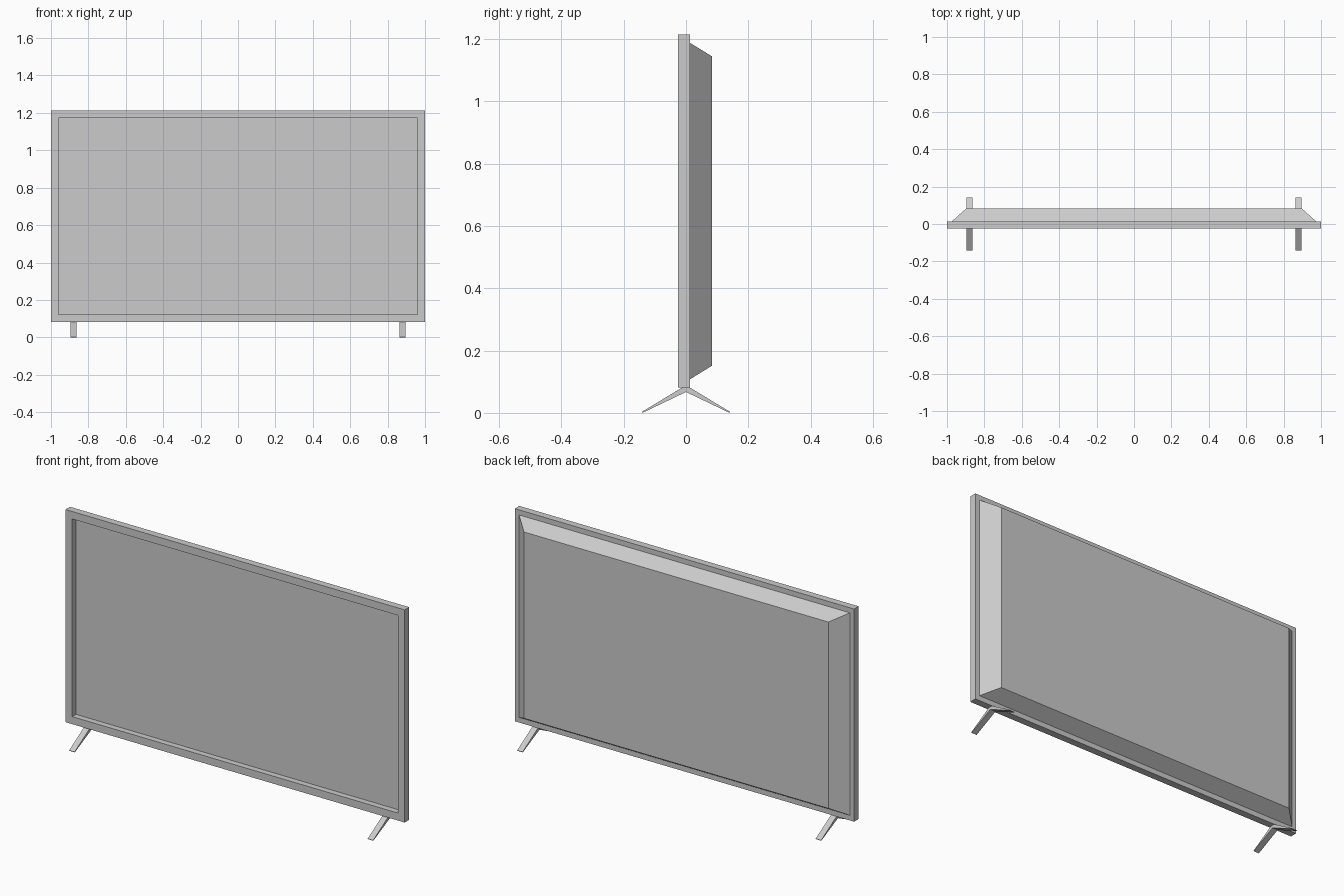
import bpy
import bmesh

if "Cube" in bpy.data.objects:
    bpy.data.objects.remove(bpy.data.objects["Cube"])

HALF_W, Z_LOW, Z_HIGH = 1.0, 0.081, 1.214
FRONT, REAR, BACK, SCREEN = -0.025, 0.013, 0.083, 0.007


def rect(bm, inset_x, inset_z, y):
    """Rectangle of vertices, inset from the outer television outline."""
    x, lo, hi = HALF_W - inset_x, Z_LOW + inset_z, Z_HIGH - inset_z
    return [bm.verts.new(p) for p in ((-x, y, lo), (x, y, lo), (x, y, hi), (-x, y, hi))]


def finish(bm, name):
    bmesh.ops.recalc_face_normals(bm, faces=bm.faces)
    mesh = bpy.data.meshes.new(name)
    bm.to_mesh(mesh)
    bm.free()
    obj = bpy.data.objects.new(name, mesh)
    bpy.context.collection.objects.link(obj)
    return obj


def loft(name, sections, cap_start=False, cap_end=False):
    """Join successive rectangles (inset_x, inset_z, y) with quads."""
    bm = bmesh.new()
    rings = [rect(bm, *s) for s in sections]
    for a, b in zip(rings, rings[1:]):
        for i in range(4):
            j = (i + 1) % 4
            bm.faces.new((a[i], a[j], b[j], b[i]))
    if cap_start:
        bm.faces.new(rings[0])
    if cap_end:
        bm.faces.new(rings[-1])
    return finish(bm, name)


# Frame with recessed screen: screen, recess wall, bezel, outer side, rear rim
loft("frame_and_screen", [
    (0.04, 0.04, SCREEN),
    (0.04, 0.04, FRONT),
    (0, 0, FRONT),
    (0, 0, REAR),
    (0.025, 0.027, REAR),
], cap_start=True)

# Tapered rear housing
loft("rear_housing", [(0.025, 0.027, REAR), (0.103, 0.07, BACK)], cap_end=True)

# Splayed V-shaped feet, profile in (y, z) extruded along x
half = [(0.013, Z_LOW), (0.142, 0.003), (0.14, 0.0)]
profile = half + [(0, 0.067)] + [(-y, z) for y, z in reversed(half)]
for side, name in ((-1, "left_foot"), (1, "right_foot")):
    bm = bmesh.new()
    face = bm.faces.new([bm.verts.new((side * 0.88 - 0.016, y, z)) for y, z in profile])
    ext = bmesh.ops.extrude_face_region(bm, geom=[face])
    verts = [v for v in ext["geom"] if isinstance(v, bmesh.types.BMVert)]
    bmesh.ops.translate(bm, vec=(0.032, 0, 0), verts=verts)
    finish(bm, name)
